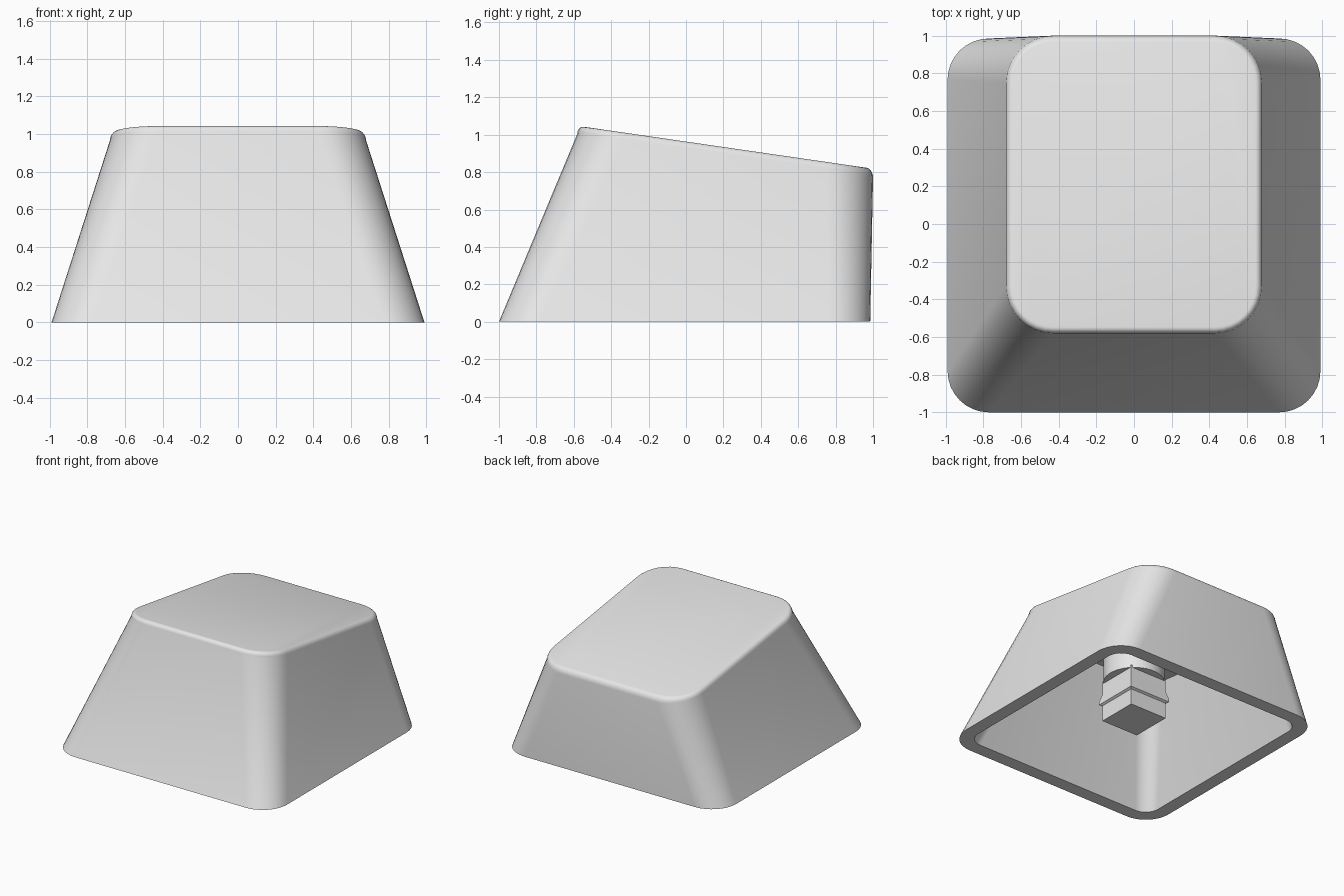
import bpy, bmesh, math

cube = bpy.data.objects.get("Cube")
if cube:
    bpy.data.objects.remove(cube, do_unlink=True)

# One plain grey plastic for every part
grey = bpy.data.materials.new("light_grey_plastic")
grey.use_nodes = True
grey.diffuse_color = (0.8, 0.8, 0.8, 1)
bsdf = next(n for n in grey.node_tree.nodes if n.type == 'BSDF_PRINCIPLED')
bsdf.inputs["Base Color"].default_value = (0.8, 0.8, 0.8, 1)


def section(half, front, back, radius, height, steps=8):
    """Rounded rectangle; height is a function of y."""
    points = []
    corners = [(half, back, 0), (-half, back, 1), (-half, front, 2), (half, front, 3)]
    for x, y, quarter in corners:
        cx = x - math.copysign(radius, x)
        cy = y - radius if y == back else y + radius
        for i in range(steps + 1):
            a = (quarter + i / steps) * math.pi / 2
            px, py = cx + radius * math.cos(a), cy + radius * math.sin(a)
            points.append((px, py, height(py)))
    return points


def loft(name, rings):
    """Skin a stack of equal rings and cap both ends."""
    bm = bmesh.new()
    rows = [[bm.verts.new(p) for p in ring] for ring in rings]
    n = len(rows[0])
    for low, high in zip(rows, rows[1:]):
        for i in range(n):
            j = (i + 1) % n
            bm.faces.new((low[i], low[j], high[j], high[i]))
    bm.faces.new(rows[0][::-1])
    bm.faces.new(rows[-1])
    bmesh.ops.recalc_face_normals(bm, faces=bm.faces)
    mesh = bpy.data.meshes.new(name)
    bm.to_mesh(mesh)
    bm.free()
    mesh.materials.append(grey)
    obj = bpy.data.objects.new(name, mesh)
    bpy.context.collection.objects.link(obj)
    bpy.ops.object.select_all(action='DESELECT')
    obj.select_set(True)
    bpy.context.view_layer.objects.active = obj
    bpy.ops.object.shade_smooth_by_angle(angle=math.radians(30))
    return obj


def flat(z):
    return lambda y: z


def sloped(z):
    return lambda y: z - 0.145 * y


# Hollow cap: ceiling, inner wall, rim, outer wall, rounded shoulder, top
rings = [
    section(0.61, -0.53, 0.88, 0.15, lambda y: 0.80 - 0.115 * y),
    section(0.88, -0.89, 0.875, 0.12, flat(0)),
    section(0.99, -1.0, 0.985, 0.22, flat(0)),
]
for k in range(6):
    a = k / 5 * math.pi / 2
    inset, drop = 0.035 * (1 - math.cos(a)), 0.045 * (1 - math.sin(a))
    rings.append(section(0.68 - inset, -0.582 + inset, 1.0 - inset,
                         0.25 - inset, sloped(0.963 - drop)))
loft("keycap_shell", rings)

# Round post hanging from the ceiling
def circle(r, z, n=48):
    return [(r * math.cos(2 * math.pi * i / n), r * math.sin(2 * math.pi * i / n), z)
            for i in range(n)]


loft("stem_post", [circle(0.23, 0.43), circle(0.23, 0.88)])

# Square plug with a snap ridge around it
def square(h, z):
    return [(h, h, z), (-h, h, z), (-h, -h, z), (h, -h, z)]


plug = [(0.168, 0.11), (0.168, 0.24), (0.186, 0.25), (0.186, 0.275),
        (0.168, 0.34), (0.168, 0.45)]
loft("stem_plug", [square(h, z) for h, z in plug])
